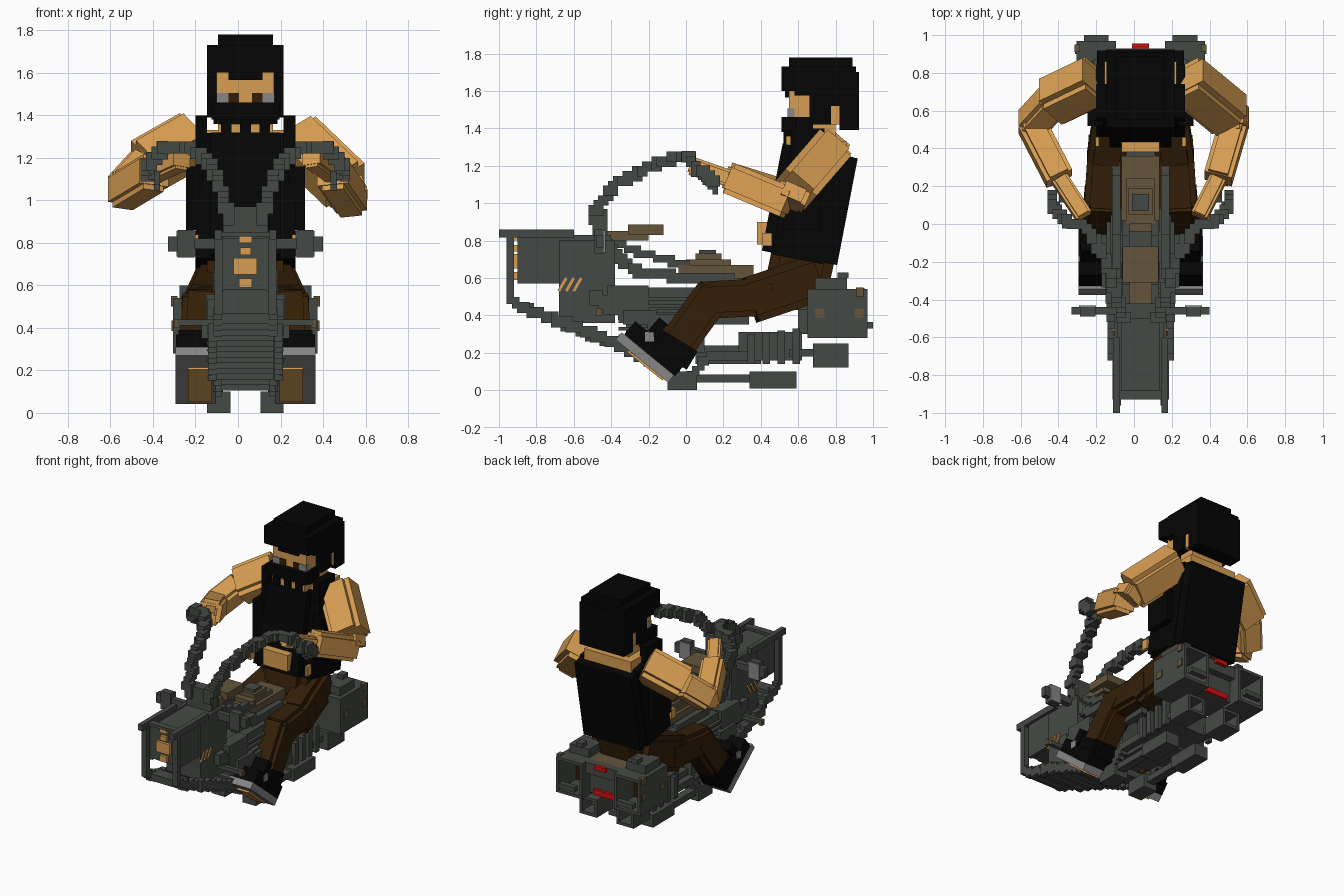
import bpy
import bmesh
from mathutils import Matrix, Vector

default_cube = bpy.data.objects.get("Cube")
if default_cube:
    bpy.data.objects.remove(default_cube, do_unlink=True)

CENTRE = Vector((.035, 0, 0))  # the bike's mid plane
GRID = .026                    # size of one small block


def material(name, *rgb):
    mat = bpy.data.materials.new(name)
    mat.use_nodes = True
    colour = (*rgb, 1)
    mat.diffuse_color = colour
    mat.node_tree.nodes["Principled BSDF"].inputs["Base Color"].default_value = colour
    return mat


steel = material("dark steel", .06, .067, .06)
black = material("black cloth", .0015, .0015, .0015)
skin = material("skin", .68, .34, .085)
trousers = material("dark brown", .033, .013, .002)
olive = material("olive", .125, .09, .042)
light_grey = material("light grey", .24, .24, .24)
red = material("red lamp", .6, .005, .005)
tan = material("tan", .28, .13, .045)


def add_cube(bm, centre, size, frame=Matrix()):
    matrix = frame @ Matrix.Translation(centre) @ Matrix.Diagonal((*size, 1))
    bmesh.ops.create_cube(bm, size=1, matrix=matrix)


def finish(bm, name, *mats):
    mesh = bpy.data.meshes.new(name)
    bm.to_mesh(mesh)
    bm.free()
    for mat in mats:
        mesh.materials.append(mat)
    obj = bpy.data.objects.new(name, mesh)
    obj.location = CENTRE
    bpy.context.collection.objects.link(obj)


def block(name, mat, x, y, z, hollow=0, inside=None):
    """Axis aligned block from three ranges; hollow opens its back."""
    bm = bmesh.new()
    low, high = (Vector(v) for v in zip(x, y, z))
    add_cube(bm, (low + high) / 2, high - low)
    if hollow:
        bm.normal_update()
        back = max(bm.faces, key=lambda f: f.calc_center_median().y)
        bmesh.ops.inset_individual(bm, faces=[back], thickness=.03)
        bmesh.ops.inset_individual(bm, faces=[back], thickness=0, depth=-hollow)
        back.material_index = 1
    finish(bm, name, mat, inside or mat)


def middle(name, mat, half, y, z, **kw):
    block(name, mat, (-half, half), y, z, **kw)


def pair(name, mat, x, y, z, **kw):
    block("left_" + name, mat, x, y, z, **kw)
    block("right_" + name, mat, (-x[1], -x[0]), y, z, **kw)


def limb(name, mat, start, end, width, depth, plus=True):
    """Block along a line, with a stepped cross-section."""
    start, end = Vector(start), Vector(end)
    axis = (end - start).normalized()
    side = (Vector((1, 0, 0)) - axis * axis.x).normalized()
    frame = Matrix((side, axis.cross(side), axis)).transposed().to_4x4()
    frame.translation = (start + end) / 2
    length = (end - start).length
    bm = bmesh.new()
    if plus:
        add_cube(bm, (0, 0, 0), (width, depth * .7, length), frame)
        add_cube(bm, (0, 0, 0), (width * .7, depth, length * .97), frame)
    else:
        add_cube(bm, (0, 0, 0), (width, depth, length), frame)
    finish(bm, name, mat)


def flip(point):
    return (-point[0], *point[1:])


def limbs(name, mat, start, end, *size, **kw):
    limb("left_" + name, mat, start, end, *size, **kw)
    limb("right_" + name, mat, flip(start), flip(end), *size, **kw)


def stepped(name, mat, points, size):
    """Stair-stepped bar of blocks snapped to the grid along a path."""
    cells = set()
    for a, b in zip(points, points[1:]):
        a, b = Vector(a), Vector(b)
        count = max(1, int((b - a).length / GRID * 2))
        for i in range(count + 1):
            cells.add(tuple(round(c / GRID) for c in a.lerp(b, i / count)))
    bm = bmesh.new()
    for cell in sorted(cells):
        add_cube(bm, Vector(cell) * GRID, size)
    finish(bm, name, mat)


def stepped_pair(name, mat, points, size):
    stepped("left_" + name, mat, points, size)
    stepped("right_" + name, mat, [flip(p) for p in points], size)


# Front cowl with side rails, pillars and lamps
middle("front_cowl", steel, .1, (-.9, -.45), (.58, .82), hollow=.3)
pair("cowl_panel", steel, (.1, .125), (-.9, -.4), (.57, .83))
pair("cowl_pillar", steel, (.105, .145), (-.96, -.92), (.46, .83))
pair("cowl_rail", steel, (.11, .145), (-1, -.6), (.815, .86))
middle("cowl_crossbar", steel, .11, (-.93, -.88), (.83, .85))
limbs("vent_front", skin, (.142, -.68, .53), (.142, -.64, .6), .008, .015, plus=False)
limbs("vent_middle", skin, (.142, -.64, .53), (.142, -.6, .6), .008, .015, plus=False)
limbs("vent_rear", skin, (.142, -.6, .53), (.142, -.56, .6), .008, .015, plus=False)
for half, z in ((.03, .82), (.025, .76), (.055, .69), (.03, .61)):
    middle("front_lamp", skin, half, (-.92, -.9), (z - half * .7, z + half * .7))
middle("cowl_core", steel, .138, (-.68, -.38), (.36, .8))

# Bar clamp and mirrors
middle("clamp", steel, .1, (-.5, -.42), (.8, .97))
pair("mirror_arm", steel, (.1, .25), (-.48, -.44), (.77, .82))
pair("mirror", steel, (.24, .32), (-.49, -.44), (.73, .86))
pair("mirror_tip", steel, (.32, .365), (-.48, -.44), (.76, .83))
pair("mirror_glass", light_grey, (.235, .325), (-.44, -.431), (.735, .855))

# Curved nose and belly plate
stepped("nose", steel, [(0, -.88, .45), (0, -.6, .33), (0, -.3, .22), (0, -.05, .12)], (.27, .04, .05))
stepped_pair("nose_rail", steel, [(.13, -.92, .46), (.15, -.6, .34), (.15, -.3, .22),
                                  (.13, -.05, .08)], (.04, .04, .06))

# Handlebars
stepped_pair("handlebar", steel, [(.08, -.46, .8), (.09, -.49, .95), (.13, -.38, 1.1),
                                  (.18, -.2, 1.19), (.28, -.02, 1.26), (.4, .02, 1.24)],
             (.055, .055, .055))
stepped_pair("grip", steel, [(.38, .01, 1.25), (.45, .06, 1.18), (.48, .15, 1.12)], (.05, .05, .06))
stepped_pair("lever", steel, [(.45, .06, 1.18), (.41, .16, 1.06)], (.03, .03, .04))

# Frame, tank and seat
stepped_pair("upper_frame", steel, [(.1, -.42, .78), (.12, -.28, .64), (.12, 0, .6), (.12, .3, .58)],
             (.045, .05, .055))
stepped_pair("rising_frame", steel, [(.08, -.4, .79), (.08, -.25, .74), (.09, 0, .67)], (.04, .04, .04))
stepped_pair("lower_frame", steel, [(.15, -.5, .5), (.17, -.3, .4), (.17, -.1, .36), (.16, .3, .4)],
             (.05, .05, .08))
middle("dash_panel", olive, .06, (-.45, -.2), (.8, .85))
middle("dash_top", olive, .095, (-.31, -.12), (.83, .885))
middle("tank", olive, .1, (-.04, .36), (.6, .67))
middle("tank_top", olive, .075, (.0, .24), (.67, .7))
middle("tank_crown", olive, .065, (.05, .19), (.7, .73))
middle("tank_cap", steel, .045, (.07, .16), (.73, .75))
middle("seat", olive, .13, (.3, .87), (.48, .54))
middle("spine", steel, .16, (-.4, .68), (.43, .55))

# Engine with cooling fins
middle("engine", steel, .15, (-.32, .1), (.2, .5))
for i in range(7):
    z = .24 + i * .04
    middle("cooling_fin", steel, .18, (-.36, .03), (z, z + .018))
pair("cylinder", steel, (.1, .185), (-.42, -.2), (.42, .56))
pair("peg", steel, (.1, .32), (-.48, -.45), (.41, .44))
pair("peg_tip", olive, (.31, .335), (-.48, -.45), (.4, .44))
middle("gearbox", steel, .17, (.28, .62), (.16, .31))
for i in range(4):
    y = .33 + i * .08
    pair("gearbox_rib", steel, (.17, .2), (y, y + .04), (.14, .3 + i * .01))
middle("engine_link", steel, .12, (.05, .4), (.14, .24))

# Low skids
pair("skid_front", steel, (.07, .18), (-.1, .06), (0, .1))
pair("skid_bar", steel, (.1, .16), (.04, .36), (.04, .085))
pair("skid_rear", steel, (.07, .18), (.34, .59), (.01, .1))
stepped_pair("skid_strut", steel, [(.14, .02, .08), (.15, .12, .17), (.15, .3, .19)], (.05, .04, .05))

# Exhausts and rear pods
pair("exhaust_pipe", steel, (.12, .18), (.55, .75), (.18, .22))
pair("exhaust", steel, (.08, .22), (.68, .87), (.12, .25), hollow=.12, inside=tan)
pair("rear_pod", steel, (.13, .34), (.65, .97), (.28, .54), hollow=.2, inside=trousers)
pair("pod_lid", steel, (.15, .31), (.69, .86), (.54, .6))
pair("pod_fin", steel, (.2, .25), (.81, .87), (.6, .63))
pair("pod_lip", steel, (.17, .3), (.96, 1), (.33, .365))
for y in (.69, .9):
    pair("pod_plate", olive, (.335, .348), (y, y + .05), (.385, .435))
pair("pod_corner", olive, (.32, .35), (.91, .95), (.5, .55))
middle("tail", steel, .13, (.6, .88), (.3, .48))
middle("tail_plate", steel, .13, (.86, .93), (.46, .54))
middle("upper_tail_lamp", red, .045, (.93, .955), (.515, .545))
middle("lower_tail_lamp", red, .09, (.87, .9), (.3, .34))

# Boots and legs
limbs("sole", light_grey, (.235, -.08, .06), (.235, -.36, .29), .19, .05, plus=False)
limbs("sole_pad", skin, (.215, -.122, .056), (.215, -.31, .208), .11, .012, plus=False)
limbs("boot", black, (.235, -.03, .11), (.235, -.3, .335), .185, .09, plus=False)
limbs("boot_shaft", black, (.235, -.1, .17), (.235, -.04, .27), .17, .24)
limbs("boot_cuff", black, (.235, -.18, .3), (.235, -.12, .37), .16, .06, plus=False)
pair("ankle_badge", light_grey, (.32, .329), (-.22, -.17), (.26, .31))
limbs("shin", trousers, (.225, -.08, .2), (.205, .15, .52), .18, .2)
limbs("thigh", trousers, (.2, .08, .48), (.175, .46, .5), .2, .2)
limbs("upper_thigh", trousers, (.185, .34, .48), (.13, .7, .6), .2, .25)
limb("hips", trousers, (0, .58, .5), (0, .63, .74), .36, .34)

# Torso in a sleeveless vest
limb("vest", black, (0, .595, .7), (0, .71, 1.29), .47, .39)
limb("vest_back", black, (0, .7, .69), (0, .81, 1.26), .46, .22, plus=False)
pair("vest_flap", black, (.2, .28), (.52, .72), (.86, 1.16))
pair("strap", black, (.18, .235), (.56, .74), (1.2, 1.4))
middle("belly", skin, .1, (.38, .48), (.78, .9))
pair("waist_patch", skin, (.22, .24), (.41, .46), (.77, .84))
middle("shoulders", skin, .19, (.6, .86), (1.2, 1.33))
middle("chest", skin, .13, (.535, .62), (1.275, 1.36))
middle("neck", skin, .13, (.58, .8), (1.28, 1.46))

# Arms reaching for the grips
for name, points in (("left", ((.24, .77, 1.29), (.47, .58, 1.07), (.5, .55, 1), (.41, .24, 1.13), (.31, .04, 1.2))),
                     ("right", ((-.24, .76, 1.29), (-.47, .65, 1.16), (-.58, .53, 1.04), (-.43, .24, 1.13),
                                (-.3, .04, 1.19)))):
    shoulder, bend, elbow, wrist, hand = points
    limb(name + "_upper_arm", skin, shoulder, bend, .23, .22)
    limb(name + "_elbow", skin, bend, elbow, .16, .17)
    limb(name + "_forearm", skin, elbow, wrist, .15, .17)
    limb(name + "_hand", skin, wrist, hand, .09, .09)

# Head, hair and beard
middle("head", skin, .135, (.55, .84), (1.45, 1.61))
middle("hair", black, .18, (.51, .91), (1.6, 1.73))
middle("hair_top", black, .13, (.55, .89), (1.7, 1.78))
middle("hair_back", black, .18, (.82, .925), (1.39, 1.7))
pair("hair_side", black, (.13, .18), (.66, .84), (1.52, 1.62))
pair("hair_lock", black, (.13, .18), (.58, .68), (1.575, 1.62))
middle("fringe", black, .08, (.53, .58), (1.565, 1.62))
pair("ear", skin, (.12, .17), (.77, .83), (1.42, 1.52))
pair("whisker", black, (.12, .18), (.66, .775), (1.42, 1.54))
middle("beard", black, .16, (.51, .59), (1.38, 1.46))
middle("jaw", black, .15, (.57, .68), (1.36, 1.46))
for x in (-.09, 0, .09):
    block("beard_tip", black, (x - .025, x + .025), (.52, .6), (1.315, 1.39))
pair("eye", light_grey, (.08, .137), (.543, .58), (1.455, 1.505))
pair("pupil", trousers, (.03, .08), (.543, .56), (1.455, 1.505))
